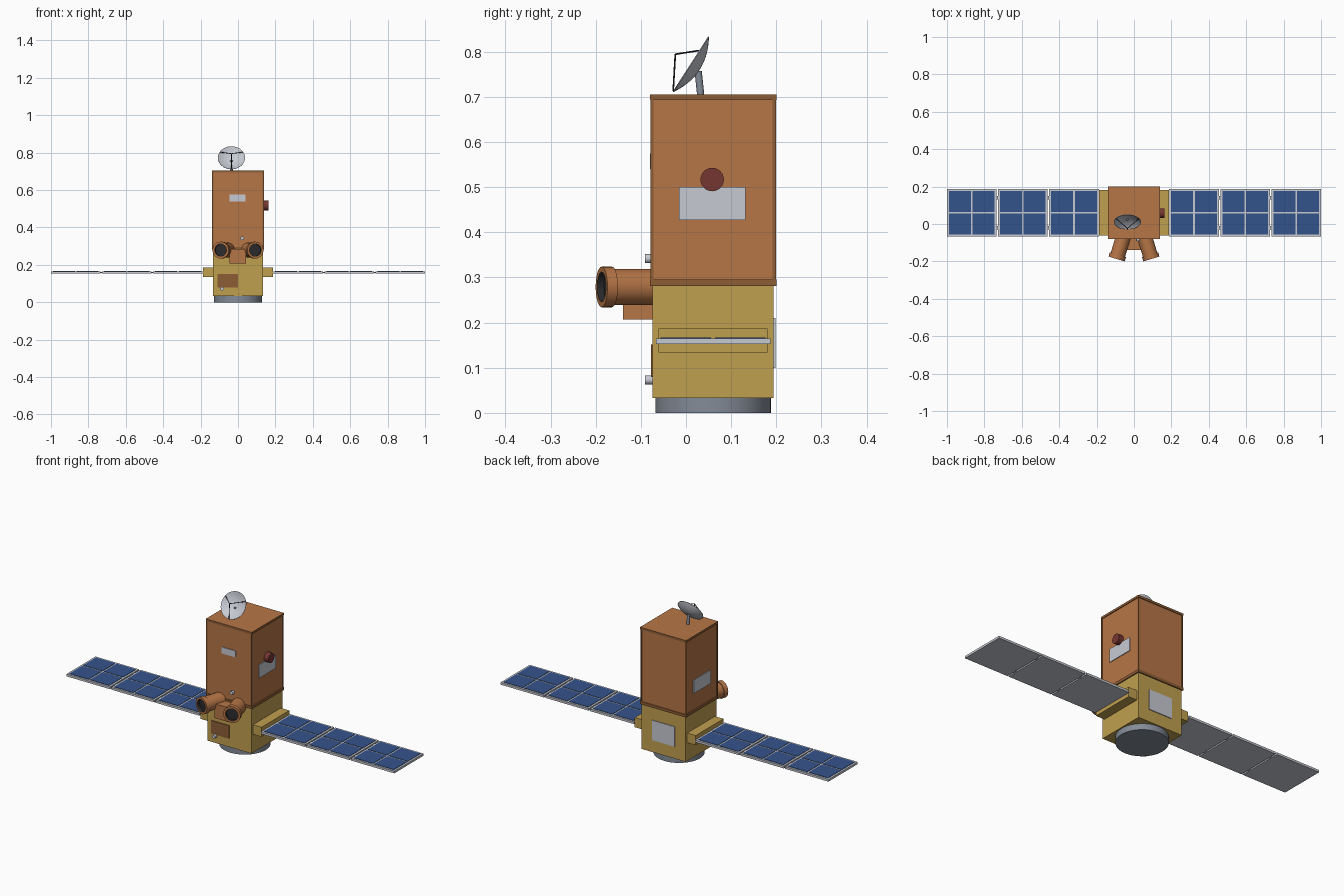
import bpy, bmesh, math
from mathutils import Vector

cube = bpy.data.objects.get("Cube")
if cube:
    bpy.data.objects.remove(cube, do_unlink=True)


def material(name, *rgb):
    m = bpy.data.materials.new(name)
    m.use_nodes = True
    m.diffuse_color = (*rgb, 1)
    m.node_tree.nodes["Principled BSDF"].inputs["Base Color"].default_value = (*rgb, 1)
    return m


COPPER = material("copper_foil", 0.47, 0.18, 0.062)
BROWN = material("brown_trim", 0.27, 0.11, 0.037)
GOLD = material("gold_foil", 0.53, 0.35, 0.08)
SILVER = material("silver", 0.57, 0.59, 0.65)
STEEL = material("blue_grey_steel", 0.23, 0.26, 0.31)
BLUE = material("solar_blue", 0.034, 0.088, 0.26)
RED = material("dark_red", 0.18, 0.037, 0.031)
DARK = material("dark_lens", 0.025, 0.025, 0.028)

MID = 0.06   # depth of the body's centre line
made = []


def finish(name, bm, *mats):
    bmesh.ops.recalc_face_normals(bm, faces=bm.faces)
    mesh = bpy.data.meshes.new(name)
    bm.to_mesh(mesh)
    bm.free()
    for m in mats:
        mesh.materials.append(m)
    ob = bpy.data.objects.new(name, mesh)
    bpy.context.collection.objects.link(ob)
    made.append(ob)
    return ob


def add_box(bm, x, y, z):
    """Box from three (low, high) ranges."""
    verts = bmesh.ops.create_cube(bm, size=1)["verts"]
    for v in verts:
        v.co = [sum(r) / 2 + c * (r[1] - r[0]) for r, c in zip((x, y, z), v.co)]


def box(name, mat, x, y, z):
    bm = bmesh.new()
    add_box(bm, x, y, z)
    return finish(name, bm, mat)


def lathe(name, mats, profile, base, axis, segs=32, rule=None):
    """Revolve a (radius, height) profile around an axis; rule picks materials per band."""
    bm = bmesh.new()
    turn = Vector(axis).normalized().to_track_quat("Z", "Y")
    rings = []
    for r, h in profile:
        count = segs if r > 0 else 1
        rings.append([bm.verts.new(Vector(base) + turn @ Vector(
            (r * math.cos(math.tau * i / segs), r * math.sin(math.tau * i / segs), h)))
            for i in range(count)])
    for band, (a, b) in enumerate(zip(rings, rings[1:])):
        for i in range(segs):
            j = (i + 1) % segs
            corners = [a[i % len(a)], a[j % len(a)], b[j % len(b)], b[i % len(b)]]
            face = bm.faces.new(list(dict.fromkeys(corners)))
            face.material_index = rule(band) if rule else 0
    return finish(name, bm, *mats)


def rod(name, mat, start, end, radius, segs=24):
    start, end = Vector(start), Vector(end)
    length = (end - start).length
    return lathe(name, [mat], [(0, 0), (radius, 0), (radius, length), (0, length)],
                 start, end - start, segs)


# Base ring and lower service body
rod("base_ring", STEEL, (0, MID, 0), (0, MID, 0.04), 0.128, 48)
box("lower_body", GOLD, (-0.134, 0.134), (MID - 0.134, MID + 0.134), (0.033, 0.285))

# Upper body: recessed walls, corner rails and end bands
box("upper_body", COPPER, (-0.136, 0.136), (MID - 0.136, MID + 0.136), (0.285, 0.7))
for name, z in (("lower_band", (0.281, 0.296)), ("upper_band", (0.693, 0.705))):
    band = box(name, BROWN, (-0.14, 0.14), (MID - 0.14, MID + 0.14), z)
    band.data.materials.append(COPPER)
    for p in band.data.polygons:
        p.material_index = int(p.normal.z > 0.5)
bm = bmesh.new()
for sx in (-1, 1):
    for sy in (-1, 1):
        add_box(bm, sorted((sx * 0.132, sx * 0.139)),
                sorted((MID + sy * 0.132, MID + sy * 0.139)), (0.29, 0.7))
finish("corner_rails", bm, BROWN)

# Flat plates on the walls
front, back = MID - 0.136, MID + 0.136
box("front_plate", SILVER, (-0.045, 0.04), (front - 0.004, front + 0.004), (0.54, 0.575))
box("left_plate", SILVER, (0.133, 0.14), (-0.016, 0.132), (0.427, 0.5))
box("right_plate", SILVER, (-0.14, -0.133), (-0.016, 0.132), (0.387, 0.461))
box("back_plate", SILVER, (-0.07, 0.07), (back - 0.005, back + 0.002), (0.1, 0.21))
box("front_patch", BROWN, (-0.11, 0), (front - 0.002, front + 0.006), (0.08, 0.152))

# Small sensors
rod("side_sensor", RED, (0.13, 0.058, 0.517), (0.163, 0.058, 0.517), 0.026)
rod("upper_front_sensor", SILVER, (0.022, -0.07, 0.342), (0.022, -0.091, 0.342), 0.01, 16)
rod("lower_front_sensor", SILVER, (-0.085, -0.065, 0.073), (-0.085, -0.091, 0.073), 0.01, 16)

# Pair of splayed telescopes with recessed dark lenses, and the box below them
tube = [(0, 0), (0.04, 0), (0.04, 0.126), (0.045, 0.126), (0.045, 0.15),
        (0.033, 0.15), (0.033, 0.135), (0, 0.135)]
for side, s in (("left", 1), ("right", -1)):
    axis = Vector((s * math.sin(math.radians(17)), -math.cos(math.radians(17)), 0))
    tip = Vector((s * 0.093, -0.187, 0.279))
    lathe(side + "_telescope", [COPPER, DARK], tube, tip - axis * 0.15, axis, 32,
          lambda band: int(band > 4))
box("instrument_box", COPPER, (-0.046, 0.042), (-0.14, -0.06), (0.207, 0.285))

# Solar wings: gold root block, three framed panels each, two by two cells, hinges
PANELS = ((0.187, 0.455), (0.463, 0.727), (0.735, 1.0))
WING_Y = (-0.067, 0.187)
EDGE, GAP = 0.011, 0.009
for side, s in (("left", 1), ("right", -1)):
    def span(a, b):
        return sorted((s * a, s * b))
    box(side + "_wing_root", GOLD, span(0.12, 0.186), (-0.061, 0.181), (0.134, 0.187))
    slabs, cells, hinges = bmesh.new(), bmesh.new(), bmesh.new()
    for x0, x1 in PANELS:
        add_box(slabs, span(x0, x1), WING_Y, (0.153, 0.165))
        w = (x1 - x0 - 2 * EDGE - GAP) / 2
        d = (WING_Y[1] - WING_Y[0] - 2 * EDGE - GAP) / 2
        for i in range(2):
            for j in range(2):
                cx = x0 + EDGE + i * (w + GAP)
                cy = WING_Y[0] + EDGE + j * (d + GAP)
                add_box(cells, span(cx, cx + w), (cy, cy + d), (0.164, 0.167))
        for y in (-0.02, 0.14):
            add_box(hinges, span(x0 - 0.01, x0 + 0.002), (y - 0.01, y + 0.01), (0.156, 0.162))
    finish(side + "_panel_frames", slabs, SILVER)
    finish(side + "_solar_cells", cells, BLUE)
    finish(side + "_panel_hinges", hinges, STEEL)

# Dish antenna: thin curved shell on a mast, with a three-legged feed
centre = Vector((-0.035, 0.010, 0.773))
aim = Vector((0, -0.84, 0.54)).normalized()
up = Vector((0, 0.54, 0.84)).normalized()
R, DEPTH, STEPS = 0.0725, 0.022, 7
bowl = [(R * i / STEPS, DEPTH * ((i / STEPS) ** 2 - 1)) for i in range(STEPS + 1)]
shell = bowl + [(r, h - 0.002) for r, h in reversed(bowl)]
lathe("dish", [SILVER], shell, centre, aim, 40)
rod("dish_mast", STEEL, (-0.035, 0.033, 0.7), (-0.035, 0.027, 0.757), 0.008, 16)
feed = centre + aim * 0.04
for i, deg in enumerate((60, 180, 300)):
    a = math.radians(deg)
    foot = centre + (up * math.cos(a) + Vector((1, 0, 0)) * math.sin(a)) * R * 0.98
    rod(f"feed_strut_{i + 1}", DARK, foot, feed, 0.0018, 8)

# Smooth the round parts, keeping hard edges
bpy.ops.object.select_all(action="DESELECT")
for ob in made:
    ob.select_set(True)
bpy.context.view_layer.objects.active = made[0]
bpy.ops.object.shade_smooth_by_angle(angle=math.radians(35))
